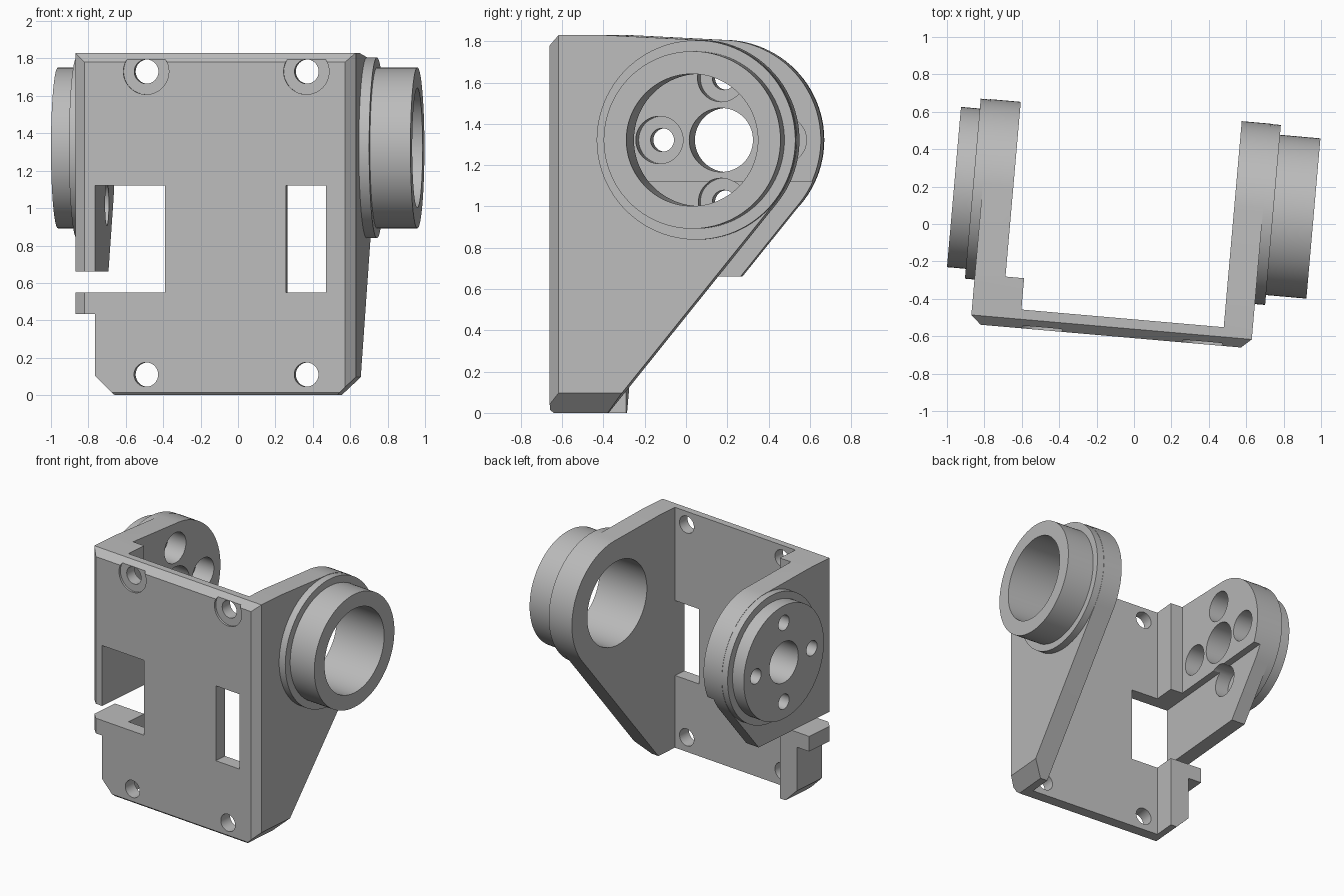
import bpy, bmesh, math
from mathutils import Matrix

cube = bpy.data.objects.get("Cube")
if cube:
    bpy.data.objects.remove(cube, do_unlink=True)

grey = bpy.data.materials.new("plain_grey")
grey.use_nodes = True
colour = (0.5, 0.5, 0.5, 1)
grey.diffuse_color = colour
grey.node_tree.nodes["Principled BSDF"].inputs["Base Color"].default_value = colour

AXIS_V, AXIS_Z = 0.113, 1.322   # shared pivot axis of both arms
FRONT, INNER = -0.608, -0.508   # front plate faces
TOP = 1.83


def prism(name, pts, axis, a, b):
    """Extrude a 2D outline along an axis from a to b."""
    place = {"x": lambda p, h: (h, p[0], p[1]),
             "y": lambda p, h: (p[0], h, p[1]),
             "z": lambda p, h: (p[0], p[1], h)}[axis]
    bm = bmesh.new()
    lo = [bm.verts.new(place(p, a)) for p in pts]
    hi = [bm.verts.new(place(p, b)) for p in pts]
    bm.faces.new(lo)
    bm.faces.new(hi)
    for i in range(len(pts)):
        j = (i + 1) % len(pts)
        bm.faces.new((lo[i], lo[j], hi[j], hi[i]))
    bmesh.ops.recalc_face_normals(bm, faces=bm.faces)
    mesh = bpy.data.meshes.new(name)
    bm.to_mesh(mesh)
    bm.free()
    mesh.materials.append(grey)
    obj = bpy.data.objects.new(name, mesh)
    bpy.context.collection.objects.link(obj)
    return obj


def box(name, x, y, z):
    return prism(name, [(x[0], y[0]), (x[1], y[0]), (x[1], y[1]), (x[0], y[1])], "z", *z)


def disc(name, centre, r, axis, a, b, n=64):
    pts = [(centre[0] + r * math.cos(math.tau * i / n),
            centre[1] + r * math.sin(math.tau * i / n)) for i in range(n)]
    return prism(name, pts, axis, a, b)


def combine(target, tool, operation):
    mod = target.modifiers.new(operation, "BOOLEAN")
    mod.operation = operation
    mod.solver = "EXACT"
    mod.object = tool
    bpy.ops.object.select_all(action="DESELECT")
    bpy.context.view_layer.objects.active = target
    target.select_set(True)
    bpy.ops.object.modifier_apply(modifier=mod.name)
    bpy.data.objects.remove(tool, do_unlink=True)


# U-shaped footprint with chamfered front corners and a thick inner left corner
footprint = [(-0.77, FRONT), (0.627, FRONT), (0.681, -0.56), (0.681, 0.7),
             (0.526, 0.7), (0.526, INNER), (-0.56, INNER), (-0.56, -0.34),
             (-0.66, -0.34), (-0.66, 0.7), (-0.824, 0.7), (-0.824, -0.56)]
bracket = prism("bracket", footprint, "z", 0, TOP)

# Side profile: tapered arm with rounded end
R = 0.485
arc = [(AXIS_V + R * math.cos(t), AXIS_Z + R * math.sin(t))
       for t in (math.radians(-39 + 129 * i / 32) for i in range(33))]
side = [(FRONT, 0.015), (-0.593, 0), (-0.33, 0)] + arc + [(-0.34, TOP), (-0.56, TOP), (FRONT, 1.78)]
combine(bracket, prism("side_profile", side, "x", -1.2, 1.2), "INTERSECT")

# Windows, the slit beside the left arm, and the cut-away lower left
cuts = [box("right_window", (0.31, 0.525), (-1, -0.45), (0.55, 1.12)),
        box("left_window", (-0.713, -0.338), (-1, 1), (0.552, 1.12)),
        box("left_slit", (-1, -0.338), (-1, 1), (0.55, 0.66)),
        box("lower_left_arm", (-1, -0.3), (-0.34, 1), (-0.1, 0.6)),
        box("lower_left_edge", (-1, -0.713), (-1, 1), (-0.1, 0.435)),
        prism("left_chamfer", [(-0.9, -0.18), (-0.43, -0.18), (-0.9, 0.29)], "y", -1, 1),
        prism("right_chamfer", [(0.9, -0.18), (0.405, -0.18), (0.9, 0.315)], "y", -1, 1)]

# Screw holes through the front plate
for u in (-0.44, 0.42):
    for z in (0.11, 1.73):
        cuts.append(disc("screw_hole", (u, z), 0.065, "y", -1, -0.4, 32))
    cuts.append(disc("screw_recess", (u, 1.73), 0.122, "y", -1, FRONT + 0.015, 48))
for cutter in cuts:
    combine(bracket, cutter, "DIFFERENCE")

# Shoulder discs and hubs on the outer sides of both arms
pivot = (AXIS_V, AXIS_Z)
for radius, a, b in ((0.483, 0.6, 0.736), (0.43, 0.65, 0.953),
                     (0.483, -0.875, -0.8), (0.43, -0.976, -0.78)):
    combine(bracket, disc("hub", pivot, radius, "x", a, b, 96), "UNION")

# Bearing bore on one arm; centre hole and four recessed screw holes on the other
combine(bracket, disc("bearing_bore", pivot, 0.32, "x", 0.4, 1.2, 96), "DIFFERENCE")
combine(bracket, disc("centre_hole", pivot, 0.155, "x", -1.2, -0.5), "DIFFERENCE")
for k in range(4):
    t = k * math.pi / 2
    spot = (AXIS_V + 0.3 * math.cos(t), AXIS_Z + 0.3 * math.sin(t))
    combine(bracket, disc("hub_screw", spot, 0.057, "x", -1.2, -0.6, 32), "DIFFERENCE")
    combine(bracket, disc("hub_recess", spot, 0.115, "x", -0.82, -0.57, 48), "DIFFERENCE")

# Turn slightly about the vertical axis and shade
bracket.data.transform(Matrix.Rotation(math.radians(-5), 4, "Z"))
bpy.ops.object.select_all(action="DESELECT")
bracket.select_set(True)
bpy.context.view_layer.objects.active = bracket
bpy.ops.object.shade_smooth_by_angle(angle=math.radians(30))
